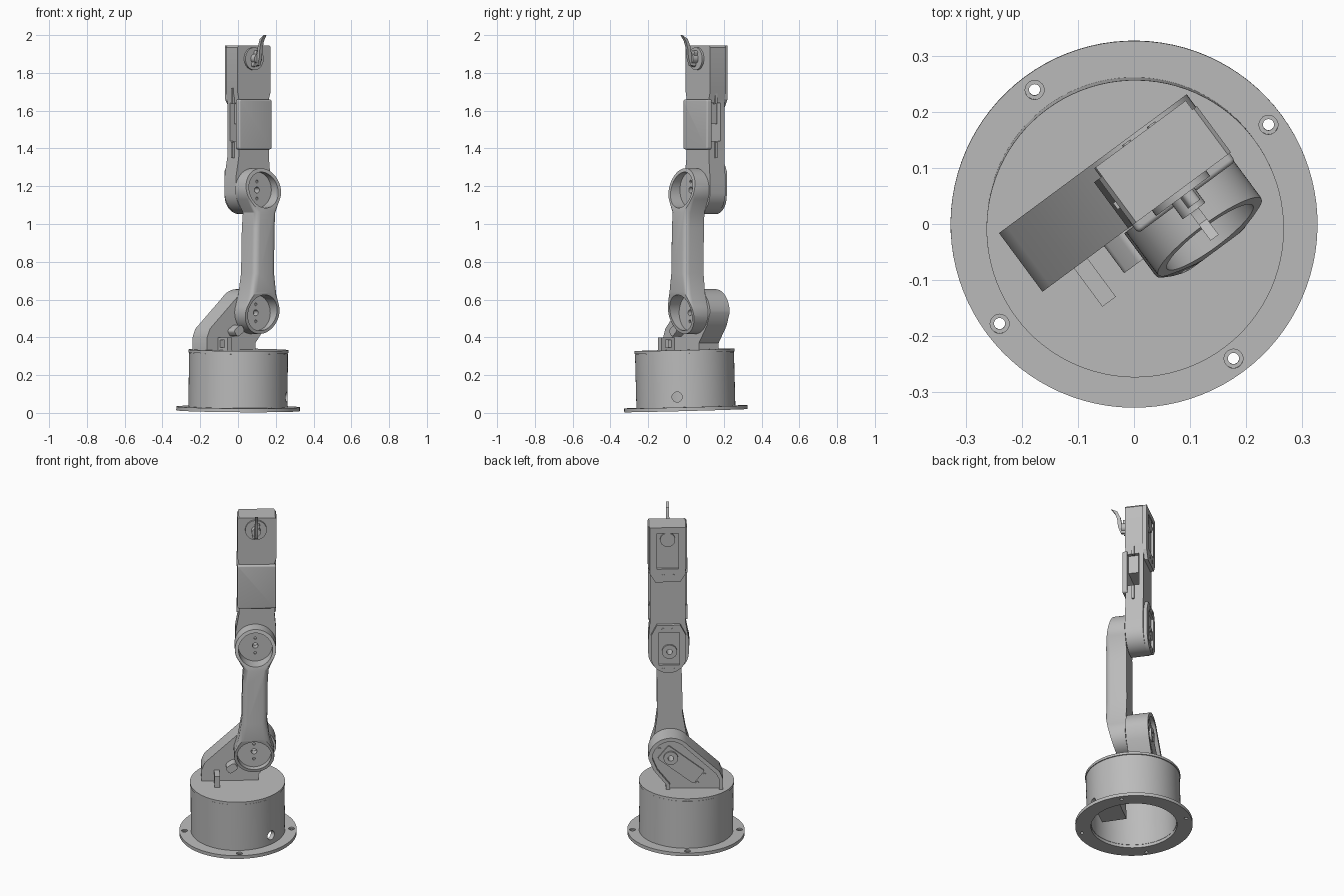
import bpy, bmesh, math
from mathutils import Matrix, Vector

scene = bpy.context.scene
if "Cube" in bpy.data.objects:
    bpy.data.objects.remove(bpy.data.objects["Cube"], do_unlink=True)

grey = bpy.data.materials.new("light_grey")
grey.use_nodes = True
grey.diffuse_color = (0.5, 0.5, 0.5, 1)
grey.node_tree.nodes["Principled BSDF"].inputs["Base Color"].default_value = (0.5, 0.5, 0.5, 1)

TURN = Matrix.Rotation(math.radians(36.5), 4, 'Z')
TILT = (Matrix.Translation((0, 0, 0.012)) @ Matrix.Rotation(math.radians(1.5), 4, 'X')
        @ Matrix.Rotation(math.radians(0.4), 4, 'Y') @ TURN)
PLACE = {"w": lambda a, b, d: (a, -d, b),   # outline in u, z
         "u": lambda a, b, d: (d, -a, b),   # outline in w, z
         "z": lambda a, b, d: (a, b, d)}    # outline in u, y


def arc(cx, cy, r, a0=0, a1=360, n=48):
    count = n if a1 - a0 == 360 else n + 1
    angles = [math.radians(a0 + (a1 - a0) * i / n) for i in range(count)]
    return [(cx + r * math.cos(a), cy + r * math.sin(a)) for a in angles]


def rect(x0, x1, y0, y1, c=0.0):
    """Rectangle with optional rounded corners."""
    if not c:
        return [(x0, y0), (x1, y0), (x1, y1), (x0, y1)]
    return (arc(x0 + c, y0 + c, c, 180, 270, 6) + arc(x1 - c, y0 + c, c, 270, 360, 6)
            + arc(x1 - c, y1 - c, c, 0, 90, 6) + arc(x0 + c, y1 - c, c, 90, 180, 6))


def prism(name, pts, d0, d1, axis="w", matrix=TURN, round_front=0.0):
    """Extrude an outline along an axis, optionally rounding its far rim."""
    bm = bmesh.new()
    near = [bm.verts.new(PLACE[axis](a, b, d0)) for a, b in pts]
    far = [bm.verts.new(PLACE[axis](a, b, d1)) for a, b in pts]
    bm.faces.new(near)
    cap = bm.faces.new(far)
    for i in range(len(pts)):
        j = (i + 1) % len(pts)
        bm.faces.new((near[i], near[j], far[j], far[i]))
    bmesh.ops.recalc_face_normals(bm, faces=bm.faces)
    if round_front:
        bmesh.ops.bevel(bm, geom=list(cap.edges), offset=round_front, segments=4,
                        profile=0.5, affect='EDGES')
    mesh = bpy.data.meshes.new(name)
    bm.to_mesh(mesh)
    bm.free()
    mesh.materials.append(grey)
    obj = bpy.data.objects.new(name, mesh)
    scene.collection.objects.link(obj)
    obj.matrix_world = matrix
    return obj


def combine(obj, pts, d0, d1, axis="w", matrix=TURN, operation='DIFFERENCE'):
    """Cut or intersect with a temporary prism."""
    tool = prism("cutter", pts, d0, d1, axis, matrix)
    tool.hide_render = True
    mod = obj.modifiers.new("cut", 'BOOLEAN')
    mod.operation, mod.object, mod.solver = operation, tool, 'EXACT'
    bpy.context.view_layer.objects.active = obj
    bpy.ops.object.modifier_apply(modifier=mod.name)
    bpy.data.objects.remove(tool, do_unlink=True)


def turned(pts, cx, cy, angle):
    c, s = math.cos(math.radians(angle)), math.sin(math.radians(angle))
    return [(cx + x * c - y * s, cy + x * s + y * c) for x, y in pts]


LOW, HIGH = (0.088, 0.53), (0.095, 1.18)

# Base: flange with countersunk bolt holes, hollow drum and lid
flange = prism("base_flange", arc(0, 0, 0.327, n=96), 0, 0.02, "z", TILT)
combine(flange, arc(0, 0, 0.24, n=96), -0.1, 0.1, "z", TILT)
for k in range(4):
    a = math.radians(90 * k)
    x, y = 0.298 * math.cos(a), 0.298 * math.sin(a)
    combine(flange, arc(x, y, 0.010, n=20), -0.1, 0.1, "z", TILT)
    combine(flange, arc(x, y, 0.017, n=20), 0.012, 0.1, "z", TILT)
drum = prism("base_drum", arc(0, 0, 0.262, n=96), 0.018, 0.305, "z", TILT)
combine(drum, arc(0, 0, 0.238, n=96), -0.1, 0.295, "z", TILT)
combine(drum, arc(0.045, 0.075, 0.027, n=24), 0.1, 0.4, "u", TILT @ TURN.inverted())
prism("base_lid", arc(0, 0, 0.265, n=96), 0.307, 0.322, "z", TILT)
prism("lid_seam", arc(0, 0, 0.259, n=96), 0.304, 0.308, "z", TILT)
prism("base_servo", rect(-0.08, 0.12, -0.2, -0.06), 0.1, 0.296, "z", TILT)

# Shoulder bracket: sloped housing with a round top and a sunken back panel
def bracket_outline(m, floor):
    return ([(-0.203 + m, floor), (-0.203 + m, 0.40), (-0.185 + m, 0.445 - m / 2)]
            + arc(LOW[0], LOW[1], 0.125 - m, 0, 140, 24)[::-1]
            + [(0.185 - m, 0.46), (0.115 - m, 0.37), (0.115 - m, floor)])

bracket = prism("shoulder_bracket", bracket_outline(0, 0.325), -0.13, 0.0)
combine(bracket, bracket_outline(0.022, 0.3), -0.2, -0.108)
combine(bracket, arc(*LOW, 0.016, n=20), -0.3, 0.3)
servo = prism("shoulder_servo", turned(rect(-0.2, 0.055, -0.05, 0.05, 0.01), *LOW, 38), -0.118, -0.1)
combine(servo, arc(*LOW, 0.016, n=20), -0.3, 0.3)
boss = prism("shoulder_boss", arc(*LOW, 0.04, n=32), -0.13, -0.1)
combine(boss, arc(*LOW, 0.016, n=20), -0.3, 0.3)
for u, z in ((-0.1, 0.42), (-0.06, 0.37), (0.11, 0.62), (0.15, 0.58)):
    prism("shoulder_screw", arc(u, z, 0.009, n=12), -0.114, -0.1)

# Cable clip on the lid and end stop beside the joint
clip = prism("cable_clip", rect(-0.005, 0.085, 0.325, 0.4), -0.133, -0.103, "u")
combine(clip, rect(0.02, 0.06, 0.345, 0.385), -0.2, 0, "u")
prism("end_stop", turned(rect(-0.03, 0.03, -0.022, 0.022, 0.015), -0.035, 0.435, 35), -0.005, 0.06)

# Upper arm link: waisted body with slanted, cupped ends
waist = (arc(*HIGH, 0.115, -25, 205, 40) + [(0.03, 1.06), (0.023, 0.98), (0.018, 0.74), (0.0, 0.63)]
         + arc(*LOW, 0.112, 160, 380, 40) + [(0.174, 0.63), (0.16, 0.74), (0.163, 0.98), (0.168, 1.06)])
link = prism("upper_arm_link", waist, 0.003, 0.125, round_front=0.03)
combine(link, [(-0.01, 0.3), (0.045, 0.3), (0.125, 0.64), (0.13, 0.66), (0.13, 1.04), (0.125, 1.06),
               (0.07, 1.32), (-0.01, 1.32)], -0.5, 0.5, "u", operation='INTERSECT')
for u, z in (LOW, HIGH):
    combine(link, arc(u, z, 0.095, n=40), 0.04, 0.3)
    combine(link, arc(u, z, 0.016, n=20), -0.3, 0.3)
    for dz in (-0.045, 0.045):
        combine(link, arc(u, z + dz, 0.008, n=12), 0.03, 0.3)

# Forearm: round elbow, narrow neck, servo window and square head
outline = (arc(0.1, 1.165, 0.113, 180, 360, 32)
           + [(0.213, 1.25), (0.203, 1.36), (0.203, 1.66), (0.215, 1.70), (0.215, 1.935), (0.208, 1.945),
              (0.005, 1.945), (-0.003, 1.935), (-0.003, 1.70), (0.006, 1.66), (0.006, 1.36), (-0.013, 1.25)])
forearm = prism("forearm", outline, -0.102, 0.0)
combine(forearm, rect(-0.078, -0.008, 1.44, 1.64), -0.5, 0.5, "u")
prism("forearm_servo", rect(-0.07, 0, 1.53, 1.645), 0.03, 0.18, "u")
for u0, u1 in ((-0.008, 0.02), (0.19, 0.212)):
    for z in (1.35, 1.635):
        prism("servo_tab", rect(-0.052, -0.038, z, z + 0.085), u0, u1, "u")
prism("forearm_cover", rect(-0.004, 0.212, 1.395, 1.66, 0.012), -0.012, 0.018, round_front=0.008)

# Raised servo housings on the back of the forearm
def housing(name, pts, pocket, hub):
    body = prism(name, pts, -0.122, -0.1)
    combine(body, pocket, -0.2, -0.108)
    collar = prism(name + "_hub", arc(*hub, 0.042, n=32), -0.12, -0.1)
    return body, collar

elbow = housing("elbow_housing", arc(0.1, 1.15, 0.098, 180, 360, 24)
                + [(0.198, 1.28), (0.165, 1.345), (0.035, 1.345), (0.002, 1.28)],
                rect(0.04, 0.155, 1.1, 1.3), HIGH)
for part in elbow + (forearm,):
    combine(part, arc(*HIGH, 0.016, n=20), -0.3, 0.3)
housing("wrist_housing", [(0.035, 1.61), (0.175, 1.61), (0.205, 1.66), (0.205, 1.945),
                          (0.005, 1.945), (0.005, 1.66)],
        rect(0.045, 0.165, 1.69, 1.91), (0.105, 1.868))
for z in (1.075, 1.32, 1.65):
    for u in (0.075, 0.13):
        prism("housing_screw", arc(u, z, 0.009, n=12), -0.125, -0.12)

# Wrist disc and hooked finger
prism("wrist_disc", arc(0.1, 1.875, 0.06, n=40), -0.005, 0.012)
prism("wrist_hub", arc(0.1, 1.875, 0.025, n=24), 0.01, 0.045)
prism("finger_base", turned(rect(-0.045, 0.045, -0.012, 0.012, 0.01), 0.1, 1.875, 75), 0.012, 0.035)
prism("hooked_finger", [(0.02, 1.835), (0.05, 1.84), (0.065, 1.88), (0.07, 1.93), (0.083, 1.97),
                        (0.105, 2.0), (0.07, 1.98), (0.052, 1.94), (0.045, 1.9), (0.02, 1.89)],
      0.092, 0.11, "u")

# Smooth shading with sharp edges kept
bpy.ops.object.select_all(action='DESELECT')
for obj in scene.objects:
    if obj.type == 'MESH' and obj.data.materials and obj.data.materials[0] == grey:
        obj.select_set(True)
        bpy.context.view_layer.objects.active = obj
bpy.ops.object.shade_smooth_by_angle(angle=math.radians(30))
